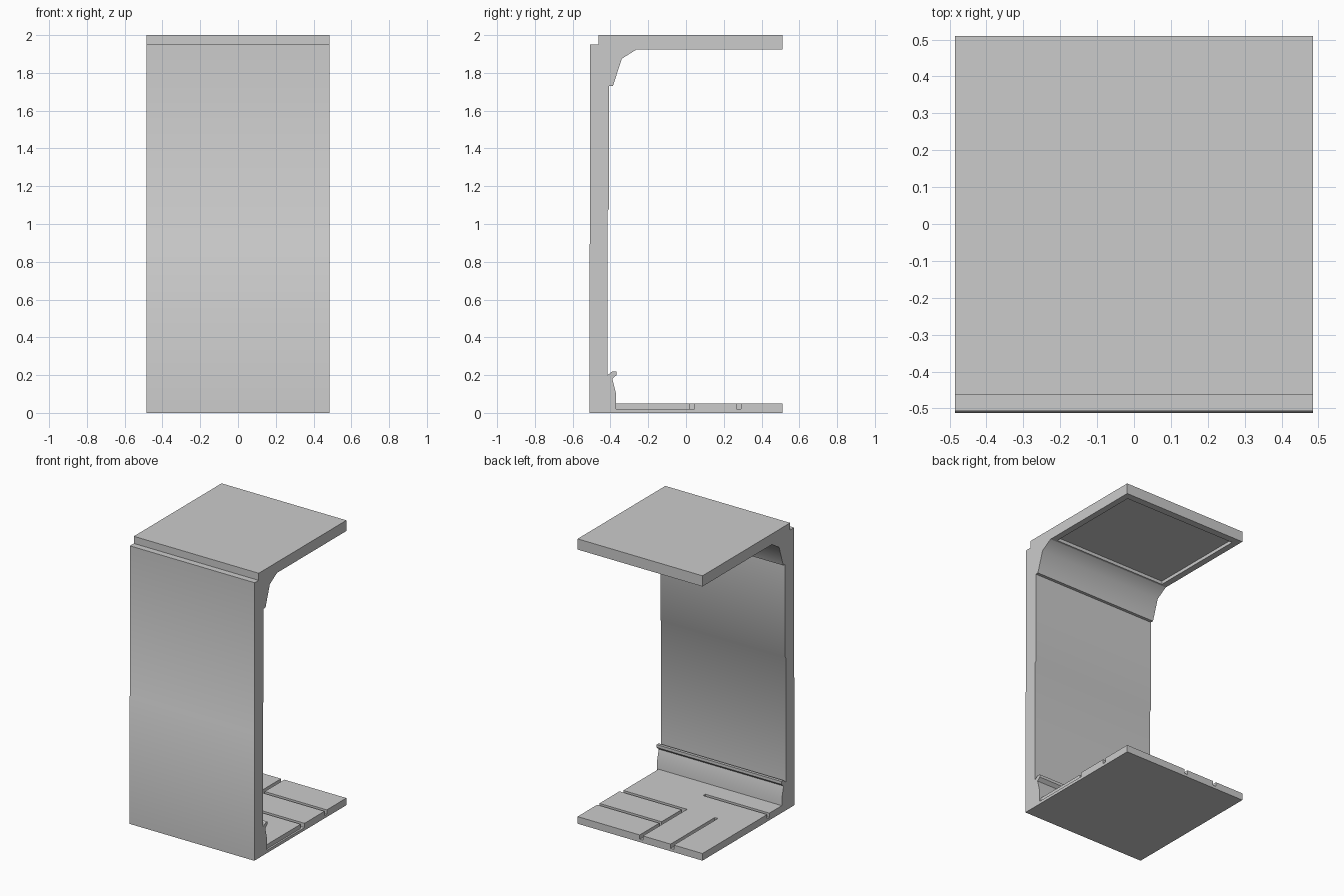
import bpy, bmesh, math

if "Cube" in bpy.data.objects:
    bpy.data.objects.remove(bpy.data.objects["Cube"])

HALF = 0.485      # half width in x
GROOVE = 0.025    # floor groove width


def finish(name, bm):
    bmesh.ops.recalc_face_normals(bm, faces=bm.faces)
    mesh = bpy.data.meshes.new(name)
    bm.to_mesh(mesh)
    bm.free()
    ob = bpy.data.objects.new(name, mesh)
    bpy.context.collection.objects.link(ob)
    return ob


def extrude_profile(name, points):
    """Closed (y, z) outline extruded across the full width."""
    bm = bmesh.new()
    face = bm.faces.new([bm.verts.new((-HALF, y, z)) for y, z in points])
    new = bmesh.ops.extrude_face_region(bm, geom=[face])["geom"]
    verts = [g for g in new if isinstance(g, bmesh.types.BMVert)]
    bmesh.ops.translate(bm, verts=verts, vec=(2 * HALF, 0, 0))
    return finish(name, bm)


def box(name, x0, x1, y0, y1, z0, z1):
    bm = bmesh.new()
    bmesh.ops.create_cube(bm, size=1)
    for v in bm.verts:
        v.co = ((x0 + x1) / 2 + v.co.x * (x1 - x0),
                (y0 + y1) / 2 + v.co.y * (y1 - y0),
                (z0 + z1) / 2 + v.co.z * (z1 - z0))
    return finish(name, bm)


def carve(target, *bounds):
    """Cut a box-shaped recess and remove the cutter."""
    cutter = box("cutter", *bounds)
    cutter.hide_render = True
    mod = target.modifiers.new("carve", "BOOLEAN")
    mod.operation = "DIFFERENCE"
    mod.solver = "EXACT"
    mod.object = cutter
    bpy.context.view_layer.objects.active = target
    bpy.ops.object.modifier_apply(modifier=mod.name)
    bpy.data.objects.remove(cutter, do_unlink=True)


# Wall with stepped top, cove under the ceiling and skirting rail
wall = extrude_profile("wall", [
    (-0.512, 0), (-0.512, 0.89), (-0.507, 0.9), (-0.507, 1.95),
    (-0.463, 1.95), (-0.463, 2.0), (-0.26, 2.0),
    (-0.26, 1.925), (-0.34, 1.875), (-0.387, 1.73), (-0.408, 1.73),
    (-0.408, 1.08), (-0.415, 1.07), (-0.415, 0.2),
    (-0.39, 0.22), (-0.368, 0.22), (-0.368, 0.2), (-0.39, 0.18),
    (-0.37, 0.1), (-0.37, 0)])
bpy.ops.object.select_all(action="DESELECT")
wall.select_set(True)
bpy.context.view_layer.objects.active = wall
bpy.ops.object.shade_smooth_by_angle(angle=math.radians(42))

# Ceiling slab with a shallow recessed panel underneath
ceiling = box("ceiling", -HALF, HALF, -0.26, 0.51, 1.925, 2.0)
carve(ceiling, -0.44, 0.44, -0.245, 0.46, 1.9, 1.948)

# Floor slab with basket-weave grooves (each one is a centre line x0, y0, x1, y1)
floor = box("floor", -HALF, HALF, -0.37, 0.51, 0, 0.05)
h = GROOVE / 2
for x0, y0, x1, y1 in [
        (-0.01, 0.033, 0.55, 0.033),
        (-0.01, 0.033, -0.01, 0.55),
        (-0.01, 0.28, 0.55, 0.28),
        (-0.25, 0.033, -0.25, 0.55),
        (-0.55, -0.22, 0.0, -0.22),
        (HALF, -0.36, HALF, 0.033)]:
    carve(floor, x0 - h, x1 + h, y0 - h, y1 + h, 0.02, 0.08)
